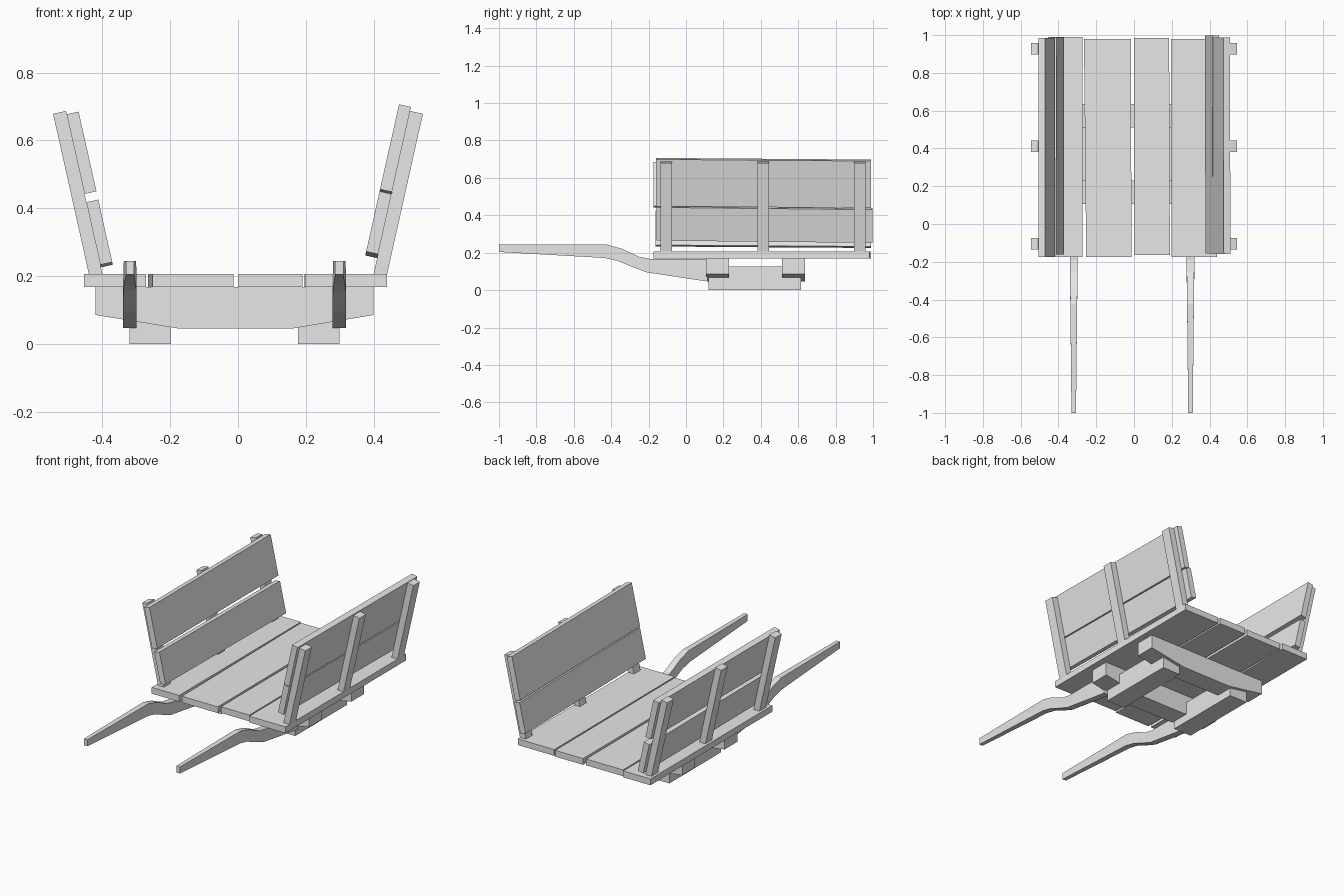
import bpy, bmesh
from mathutils import Vector

cube = bpy.data.objects.get("Cube")
if cube:
    bpy.data.objects.remove(cube, do_unlink=True)

wood = bpy.data.materials.new("plain_grey")
wood.use_nodes = True
GREY = (0.8, 0.8, 0.8, 1)
wood.diffuse_color = GREY
wood.node_tree.nodes["Principled BSDF"].inputs["Base Color"].default_value = GREY


def loft(name, sections):
    """Solid through matching rings of points, capped at both ends."""
    bm = bmesh.new()
    rings = [[bm.verts.new(p) for p in ring] for ring in sections]
    n = len(rings[0])
    for a, b in zip(rings, rings[1:]):
        for i in range(n):
            j = (i + 1) % n
            bm.faces.new((a[i], a[j], b[j], b[i]))
    bm.faces.new(rings[0])
    bm.faces.new(rings[-1])
    bmesh.ops.recalc_face_normals(bm, faces=bm.faces)
    mesh = bpy.data.meshes.new(name)
    bm.to_mesh(mesh)
    bm.free()
    mesh.materials.append(wood)
    obj = bpy.data.objects.new(name, mesh)
    bpy.context.collection.objects.link(obj)
    return obj


def ring_xz(x0, x1, z0, z1, y):
    return [(x0, y, z0), (x1, y, z0), (x1, y, z1), (x0, y, z1)]


# Deck planks: front y, front x range, back y, back x range
DECK_Z = (0.168, 0.206)
planks = [
    (-0.175, (-0.455, -0.272), 0.99, (-0.455, -0.272)),
    (-0.175, (-0.253, -0.013), 0.98, (-0.265, -0.017)),
    (-0.163, (0.0, 0.19), 0.985, (0.0, 0.186)),
    (-0.175, (0.198, 0.44), 0.98, (0.196, 0.44)),
]
for i, (yf, xf, yb, xb) in enumerate(planks):
    loft(f"deck_plank_{i + 1}", [ring_xz(*xf, *DECK_Z, yf), ring_xz(*xb, *DECK_Z, yb)])

# Leaning side walls
UP = Vector((0.218, 0.976))
INWARD = Vector((-0.976, 0.218))
FOOT = Vector((0.40, 0.205))


def wall_ring(side, y, u0, u1, w0, w1):
    ring = []
    for u, w in ((u0, w0), (u1, w0), (u1, w1), (u0, w1)):
        p = FOOT + UP * u + INWARD * w
        ring.append((side * p.x, y, p.y))
    return ring


# Boards: bottom, top, front y, back y, drop toward the back
walls = {
    "left": (1, {"upper": (0.249, 0.506, -0.16, 0.988, 0.009),
                 "lower": (0.061, 0.243, -0.157, 0.998, 0.012)}),
    "right": (-1, {"upper": (0.243, 0.484, -0.175, 0.984, 0.0),
                   "lower": (0.029, 0.218, -0.162, 0.988, 0.008)}),
}
for label, (side, boards) in walls.items():
    for level, (u0, u1, yf, yb, drop) in boards.items():
        loft(f"{label}_wall_{level}_board",
             [wall_ring(side, yf, u0, u1, 0, 0.036),
              wall_ring(side, yb, u0 - drop, u1 - drop, 0, 0.036)])
    for place, y in (("front", -0.105), ("middle", 0.412), ("back", 0.928)):
        loft(f"{label}_{place}_post",
             [wall_ring(side, y + d, -0.01, 0.494, -0.039, 0) for d in (-0.031, 0.031)])

# Cross beams with tapered undersides
beam = [(-0.42, 0.168), (-0.42, 0.085), (-0.175, 0.045),
        (0.16, 0.045), (0.40, 0.085), (0.40, 0.168)]
for place, y0 in (("front", 0.107), ("back", 0.512)):
    loft(f"{place}_cross_beam", [[(x, y, z) for x, z in beam] for y in (y0, y0 + 0.123)])

# Runners under the beams
for label, x in (("right", -0.32), ("left", 0.177)):
    loft(f"{label}_runner", [ring_xz(x, x + 0.122, 0, 0.126, y) for y in (0.12, 0.616)])

# Curved pull handles: y top, z top, y bottom, z bottom, half width
handle = [
    (-1.0, 0.244, -1.0, 0.204, 0.012),
    (-0.425, 0.244, -0.435, 0.172, 0.018),
    (-0.345, 0.222, -0.366, 0.157, 0.019),
    (-0.25, 0.178, -0.29, 0.125, 0.02),
    (-0.19, 0.167, -0.21, 0.095, 0.02),
    (0.115, 0.167, 0.115, 0.046, 0.02),
]
for label, x in (("right", -0.319), ("left", 0.299)):
    loft(f"{label}_handle",
         [[(x - h, yt, zt), (x + h, yt, zt), (x + h, yb, zb), (x - h, yb, zb)]
          for yt, zt, yb, zb, h in handle])
